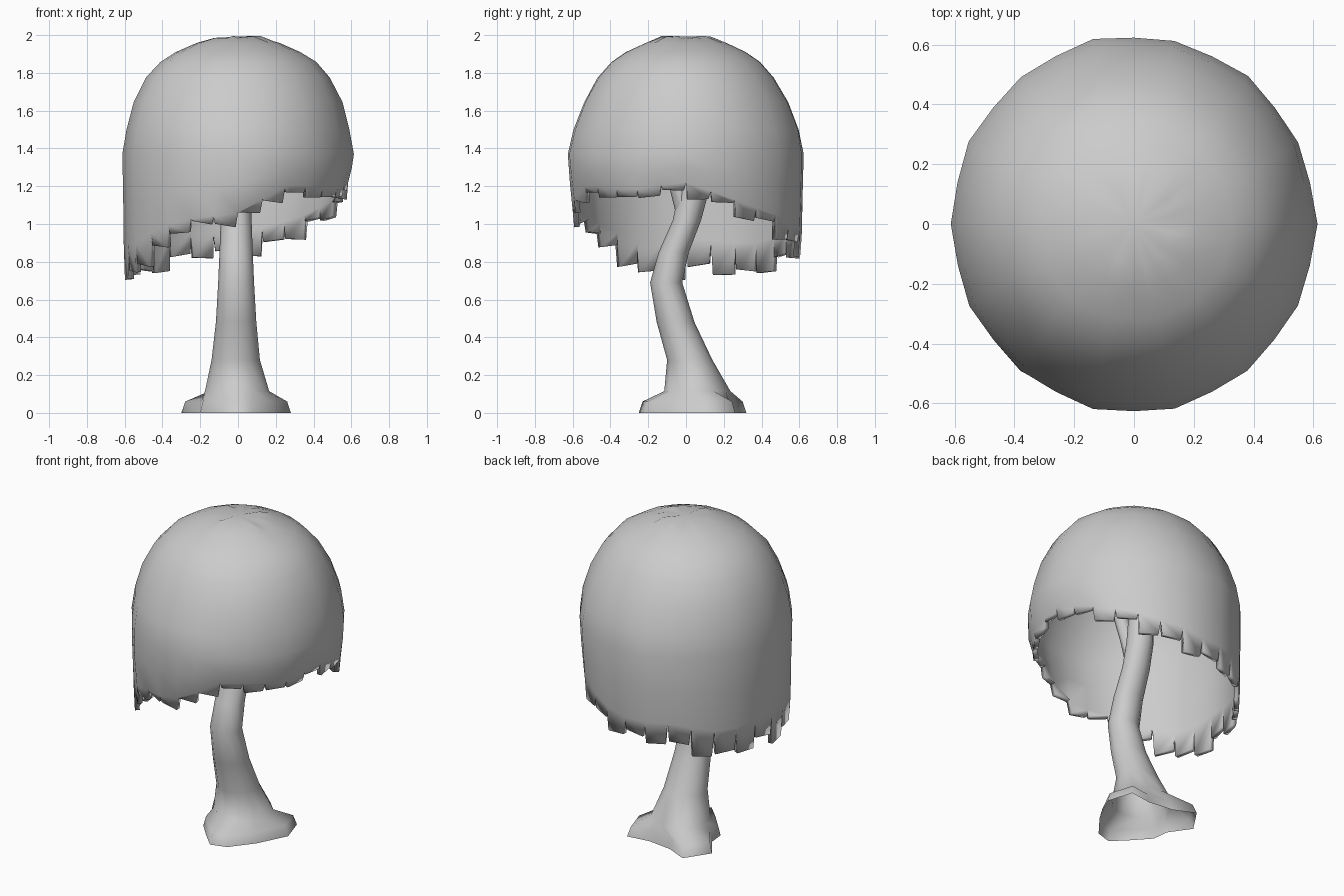
import bpy, bmesh, random
from math import sin, cos, radians, pi

if "Cube" in bpy.data.objects:
    bpy.data.objects.remove(bpy.data.objects["Cube"])

random.seed(7)


def finish(name, bm, angle):
    me = bpy.data.meshes.new(name)
    bm.to_mesh(me)
    bm.free()
    ob = bpy.data.objects.new(name, me)
    bpy.context.collection.objects.link(ob)
    bpy.ops.object.select_all(action='DESELECT')
    ob.select_set(True)
    bpy.context.view_layer.objects.active = ob
    bpy.ops.object.shade_smooth_by_angle(angle=radians(angle))
    return ob


def bridge(bm, upper, lower):
    n = len(upper)
    for i in range(n):
        j = (i + 1) % n
        bm.faces.new((upper[i], lower[i], lower[j], upper[j]))


def ellipse(bm, cx, cy, z, rx, ry, n):
    return [bm.verts.new((cx + rx * cos(2 * pi * i / n), cy + ry * sin(2 * pi * i / n), z))
            for i in range(n)]


def lerp_table(table, a):
    for (a0, v0), (a1, v1) in zip(table, table[1:]):
        if a0 <= a <= a1:
            return v0 + (v1 - v0) * (a - a0) / (a1 - a0)
    return table[-1][1]


# Canopy: drooping dome with a slanted rim, higher at the right and front
TIP = [(-180, .76), (-160, .72), (-140, .82), (-120, .97), (-90, 1.01), (-62, 1.16),
       (-30, 1.13), (0, 1.17), (30, 1.05), (60, .93), (90, .83), (120, .81),
       (145, .72), (165, .74), (180, .76)]
GAP = [(-180, .17), (-140, .14), (-120, .05), (-60, .05), (0, .05), (30, .06),
       (60, .09), (90, .12), (145, .17), (180, .17)]
# radius, height, y stretch
PROFILE = [(.13, 1.985, 1), (.22, 1.958, .98), (.33, 1.91, .97), (.41, 1.858, .965),
           (.485, 1.775, .97), (.55, 1.645, .99), (.588, 1.5, 1.02), (.606, 1.37, 1.035)]
N = 28
angles = [-180 + 360 * i / N for i in range(N)]


def dome_ring(radii, heights, stretch, wobble):
    # coarse outline: corners on even columns, nearly flat facets between them
    bump = [1.006 + random.uniform(-wobble, wobble) for _ in range(N)]
    for i in range(1, N, 2):
        bump[i] = .987 * (bump[i - 1] + bump[(i + 1) % N]) / 2
    return [bm.verts.new((r * b * cos(radians(a)), stretch * r * b * sin(radians(a)), z))
            for r, z, b, a in zip(radii, heights, bump, angles)]


bm = bmesh.new()
rings = [dome_ring([r] * N, [z] * N, s, .007) for r, z, s in PROFILE]
rim_z = [lerp_table(TIP, a) + lerp_table(GAP, a) for a in angles]
rim_r = [.592 - .012 * cos(radians(a + 30)) for a in angles]
for t in (.5, 1):
    rings.append(dome_ring([.606 + (r - .606) * t * t for r in rim_r],
                           [1.37 + (z - 1.37) * t for z in rim_z], 1.03, .005))
for up, low in zip(rings, rings[1:]):
    bridge(bm, up, low)
# crinkled crown
for v in rings[0][::2]:
    v.co.z += random.uniform(-.012, .012)
apex = bm.verts.new((0, 0, 1.992))
for i in range(N):
    bm.faces.new((apex, rings[0][i], rings[0][(i + 1) % N]))

# Ragged strips hanging from the rim, alternately short and long
for i in range(N):
    j = (i + 1) % N
    p, q = rings[-1][i], rings[-1][j]
    mid = angles[i] + 180 / N
    gap = lerp_table(GAP, mid)
    z = lerp_table(TIP, mid) + gap * (random.uniform(-.15, .2) + (.3 if i % 2 else -.12))
    a = p.co.lerp(q.co, .06)
    b = p.co.lerp(q.co, .9)
    tilt = random.uniform(-.006, .01)
    a.z, b.z = z + tilt, z - tilt
    a.xy *= .99
    b.xy *= .99
    bm.faces.new((p, bm.verts.new(a), bm.verts.new(b), q))
canopy = finish("canopy", bm, 60)
shell = canopy.modifiers.new("thickness", 'SOLIDIFY')
shell.thickness = .028
shell.offset = -1

# Trunk: S-bent tube, flaring into four root lobes
ROOTS = [(.28, .10), (.23, .26), (.09, .24), (-.07, .26), (-.20, .32), (-.30, .17),
         (-.21, .04), (-.20, -.06), (-.11, -.16), (-.02, -.25), (.08, -.22), (.19, -.08)]
# centre x, centre y, z, radius x, radius y
TRUNK = [(0, .045, 1.5, .07, .07), (-.01, .05, 1.3, .075, .075), (-.01, .04, 1.17, .078, .08),
         (-.01, .005, 1.02, .082, .075), (-.01, -.065, .85, .088, .08),
         (-.01, -.105, .69, .095, .085), (-.01, -.055, .48, .107, .10),
         (-.012, .02, .28, .128, .12), (-.005, .06, .115, .17, .175)]
M = len(ROOTS)
bm = bmesh.new()
rings = [ellipse(bm, *s, M) for s in TRUNK]
for s, z in ((.93, .06), (1, 0)):
    rings.append([bm.verts.new((x * s, .03 + (y - .03) * s, z)) for x, y in ROOTS])
for up, low in zip(rings, rings[1:]):
    bridge(bm, up, low)
bm.faces.new(rings[0])
finish("trunk", bm, 80)

# Branch forking off inside the canopy
bm = bmesh.new()
rings = [ellipse(bm, *s, 8) for s in
         [(0, -.15, 1.5, .04, .04), (0, -.05, 1.22, .045, .045), (-.01, .0, 1.02, .055, .045)]]
for up, low in zip(rings, rings[1:]):
    bridge(bm, up, low)
bm.faces.new(rings[0])
finish("branch", bm, 50)
